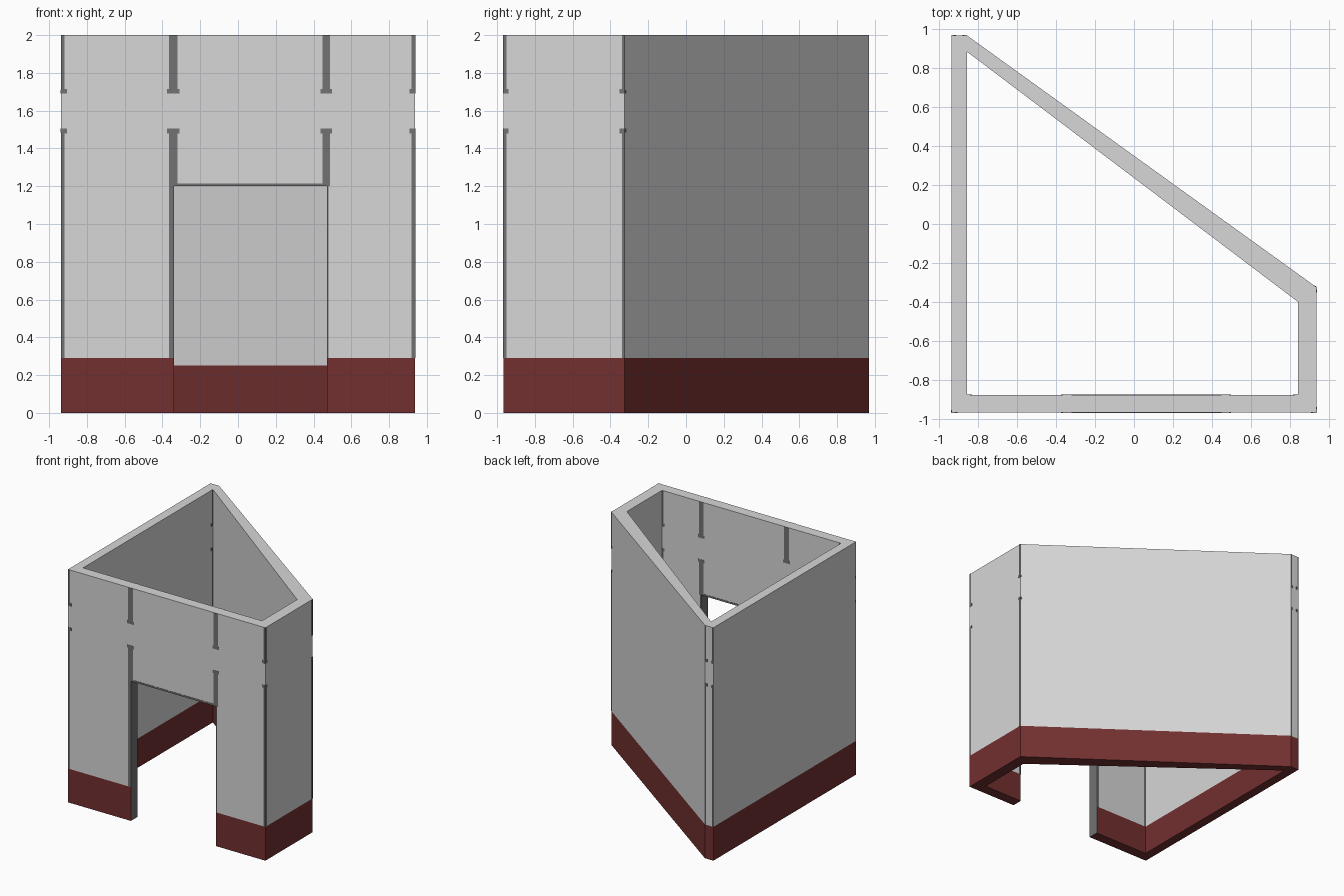
import bpy, bmesh
from mathutils import Vector

if "Cube" in bpy.data.objects:
    bpy.data.objects.remove(bpy.data.objects["Cube"])


def material(name, rgb):
    m = bpy.data.materials.new(name)
    m.diffuse_color = (*rgb, 1)
    m.use_nodes = True
    m.node_tree.nodes["Principled BSDF"].inputs["Base Color"].default_value = m.diffuse_color
    return m


PLASTER, RED, GRIME = 0, 1, 2
MATS = [material("light_grey_plaster", (0.68, 0.68, 0.68)),
        material("dark_red_paint", (0.17, 0.029, 0.029)),
        material("dark_grey_grime", (0.17, 0.17, 0.17))]
TOP, DOOR_TOP = 2.0, 1.2
OUT_RED, IN_RED = 0.29, 0.25

# Wall footprint, counter-clockwise; the second segment is the doorway
outer = [(-.9375, -.9675), (-.34, -.9675), (.47, -.9675), (.9375, -.9675),
         (.9375, -.325), (-.857, .9675), (-.9375, .9675)]
inner = [(-.858, -.877), (-.34, -.877), (.47, -.877), (.842, -.877),
         (.842, -.40), (-.858, .885), (-.858, .885)]
DOOR = 1


def add_object(name, bm, mats):
    mesh = bpy.data.meshes.new(name)
    bmesh.ops.remove_doubles(bm, verts=bm.verts, dist=0.0001)
    bm.to_mesh(mesh)
    bm.free()
    for m in mats:
        mesh.materials.append(m)
    ob = bpy.data.objects.new(name, mesh)
    bpy.context.collection.objects.link(ob)
    return ob


# Walls with painted base band and doorway
bm = bmesh.new()


def face(points, mat):
    pts = []
    for p in points:
        if p not in pts:
            pts.append(p)
    if len(pts) > 2:
        bm.faces.new([bm.verts.new(p) for p in pts]).material_index = mat


def upright(p, q, z0, z1, mat):
    if p != q:
        face([(*p, z0), (*q, z0), (*q, z1), (*p, z1)], mat)


n = len(outer)
for i in range(n):
    j = (i + 1) % n
    a, b, c, d = outer[i], outer[j], inner[j], inner[i]
    if i == DOOR:
        upright(a, b, DOOR_TOP, TOP, PLASTER)
        upright(c, d, DOOR_TOP, TOP, PLASTER)
        face([(*p, DOOR_TOP) for p in (d, c, b, a)], GRIME)
        upright(a, d, 0, DOOR_TOP, GRIME)
        upright(c, b, 0, DOOR_TOP, GRIME)
    else:
        upright(a, b, 0, OUT_RED, RED)
        upright(a, b, OUT_RED, TOP, PLASTER)
        upright(c, d, 0, IN_RED, RED)
        upright(c, d, IN_RED, TOP, PLASTER)
        face([(*p, 0) for p in (d, c, b, a)], RED)
    face([(*p, TOP) for p in (a, b, c, d)], PLASTER)
add_object("walls", bm, MATS)


# Thin stained strips lying on a wall that runs from p to q
def plates(name, p, q, rects, thick=0.002):
    p, q = Vector((*p, 0)), Vector((*q, 0))
    along = (q - p).normalized()
    out = Vector((along.y, -along.x, 0)) * thick
    length = (q - p).length
    bm = bmesh.new()
    for s0, s1, z0, z1 in rects:
        s0, s1 = max(s0, 0), min(s1, length)
        base = [p + along * s + Vector((0, 0, z))
                for s, z in ((s0, z0), (s1, z0), (s1, z1), (s0, z1))]
        back = [bm.verts.new(v) for v in base]
        front = [bm.verts.new(v + out) for v in base]
        bm.faces.new(front)
        for k in range(4):
            m = (k + 1) % 4
            bm.faces.new((back[k], back[m], front[m], front[k]))
    add_object(name, bm, [MATS[GRIME]])


def post(s0, s1, low=OUT_RED):
    # lower strip, upper strip, and the wider blobs at their ends
    return [(s0, s1, low, 1.48), (s0, s1, 1.715, TOP),
            (s0 - .011, s1 + .011, 1.48, 1.505), (s0 - .011, s1 + .011, 1.69, 1.715)]


def blobs(s0, s1):
    return [(s0, s1, 1.485, 1.505), (s0, s1, 1.69, 1.71)]


x0 = outer[0][0]
L = 2 * -x0
door_l, door_r = -.34 - x0, .47 - x0
plates("front_strips", outer[0], outer[3],
       post(0, .02) + post(L - .018, L)
       + post(door_l - .024, door_l + .02, DOOR_TOP)
       + post(door_r - .022, door_r + .017, DOOR_TOP)
       + [(door_l - .024, door_l, OUT_RED, DOOR_TOP),
          (door_r, door_r + .01, OUT_RED, DOOR_TOP),
          (door_l + .02, door_r - .022, DOOR_TOP, 1.215)])
plates("right_strips", outer[3], outer[4], post(0, .018) + post(.6425 - .015, .6425))
plates("back_strips", outer[5], outer[6], post(0, .012) + post(.0805 - .012, .0805))
plates("slanted_wall_blobs", outer[4], outer[5], blobs(0, .015))
plates("left_wall_blobs", outer[6], outer[0], blobs(1.922, 1.935))

# Matching strips on the inside of the front wall and in the back corner
ix = inner[3][0]
W = ix - inner[0][0]
plates("inner_front_strips", inner[3], inner[0],
       post(0, .015, IN_RED) + post(W - .015, W, IN_RED)
       + post(ix - .487, ix - .448, DOOR_TOP) + post(ix + .32, ix + .364, DOOR_TOP)
       + [(ix + .34, ix + .364, IN_RED, DOOR_TOP),
          (ix - .48, ix - .47, IN_RED, DOOR_TOP),
          (ix - .448, ix + .32, DOOR_TOP, 1.215)])
plates("inner_corner_strip", inner[0], inner[5], post(1.75, 1.762, IN_RED))
